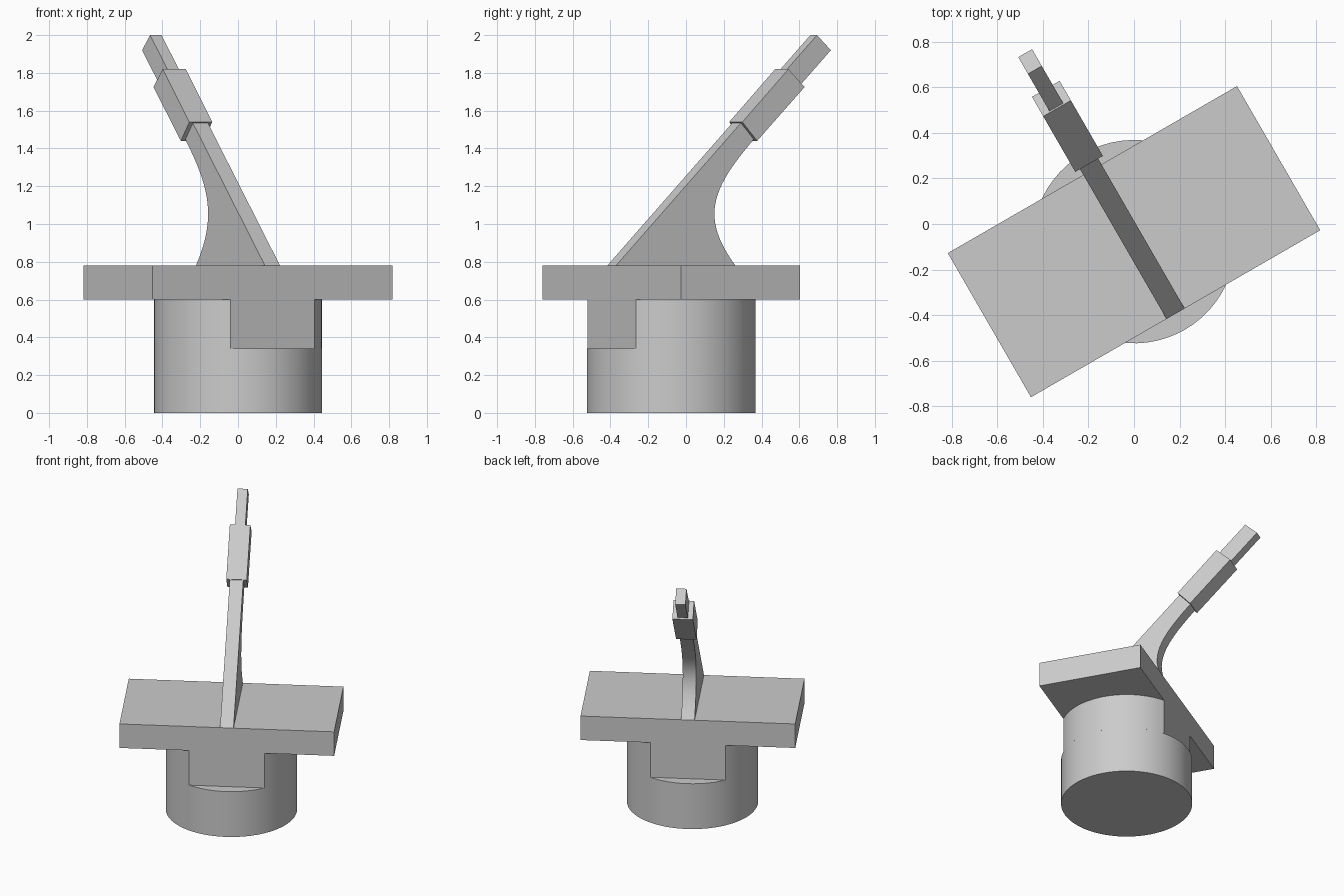
import bpy, bmesh
from math import radians, sin, cos, asin
from mathutils import Vector, Matrix

cube = bpy.data.objects.get("Cube")
if cube:
    bpy.data.objects.remove(cube, do_unlink=True)

grey = bpy.data.materials.new("plain grey")
grey.use_nodes = True
grey.diffuse_color = (0.6, 0.6, 0.6, 1)
grey.node_tree.nodes["Principled BSDF"].inputs["Base Color"].default_value = (0.6, 0.6, 0.6, 1)

# Everything is turned about the plug's axis
PLACE = Matrix.Translation((0, -0.0775, 0)) @ Matrix.Rotation(radians(30), 4, "Z")
RADIUS, HALF_DEPTH, HALF_LENGTH = 0.446, 0.365, 0.7325
FLAT_Z, PLATE_Z, PLATE_TOP = 0.34, 0.60, 0.78


def prism(name, outline, sweep, smooth=False):
    """Extrude a closed 3D outline along a vector."""
    bm = bmesh.new()
    face = bm.faces.new([bm.verts.new(p) for p in outline])
    new = bmesh.ops.extrude_face_region(bm, geom=[face])["geom"]
    bmesh.ops.translate(bm, vec=sweep, verts=[v for v in new if isinstance(v, bmesh.types.BMVert)])
    bmesh.ops.recalc_face_normals(bm, faces=bm.faces)
    mesh = bpy.data.meshes.new(name)
    bm.to_mesh(mesh)
    bm.free()
    mesh.materials.append(grey)
    obj = bpy.data.objects.new(name, mesh)
    bpy.context.collection.objects.link(obj)
    obj.matrix_world = PLACE
    if smooth:
        bpy.ops.object.select_all(action="DESELECT")
        obj.select_set(True)
        bpy.context.view_layer.objects.active = obj
        bpy.ops.object.shade_smooth_by_angle(angle=radians(30))
    return obj


def side_profile(name, points, thickness, smooth=False):
    """Extrude a depth/height profile across the blade's thickness."""
    outline = [(-thickness / 2, y, z) for y, z in points]
    return prism(name, outline, (thickness, 0, 0), smooth)


def arc(start, end, steps, z):
    angles = [start + (end - start) * i / steps for i in range(steps + 1)]
    return [(RADIUS * cos(a), RADIUS * sin(a), z) for a in angles]


# Round plug: full disc below, flattened front and back above
prism("plug_base", arc(0, radians(360), 64, 0)[:-1], (0, 0, FLAT_Z), True)
a = asin(HALF_DEPTH / RADIUS)
half = arc(-a, a, 20, FLAT_Z)
prism("plug_neck", half + [(-x, -y, z) for x, y, z in half], (0, 0, PLATE_Z - FLAT_Z), True)

# Rectangular plate
corners = [(sx * HALF_LENGTH, sy * HALF_DEPTH, PLATE_Z)
           for sx, sy in ((-1, -1), (1, -1), (1, 1), (-1, 1))]
prism("plate", corners, (0, 0, PLATE_TOP - PLATE_Z))

# Sloping arm with a concave rear edge
ctrl = [Vector(p) for p in ((0.365, 0.78), (0.155, 1.03), (0.21, 1.18), (0.48, 1.45))]
curve = []
for i in range(25):
    t = i / 24
    s = 1 - t
    curve.append(ctrl[0] * s**3 + ctrl[1] * 3 * s * s * t + ctrl[2] * 3 * s * t * t + ctrl[3] * t**3)
side_profile("arm", [(-HALF_DEPTH, PLATE_TOP)] + curve + [(0.5, 1.47), (0.42, 1.556)], 0.092, True)

# Thicker sleeve and the bar that leaves its end
side_profile("sleeve", [(0.394, 1.54), (0.484, 1.44), (0.774, 1.725), (0.675, 1.82)], 0.14)
side_profile("tip_bar", [(0.5, 1.635), (0.585, 1.555), (0.955, 1.92), (0.87, 2.0)], 0.07)
